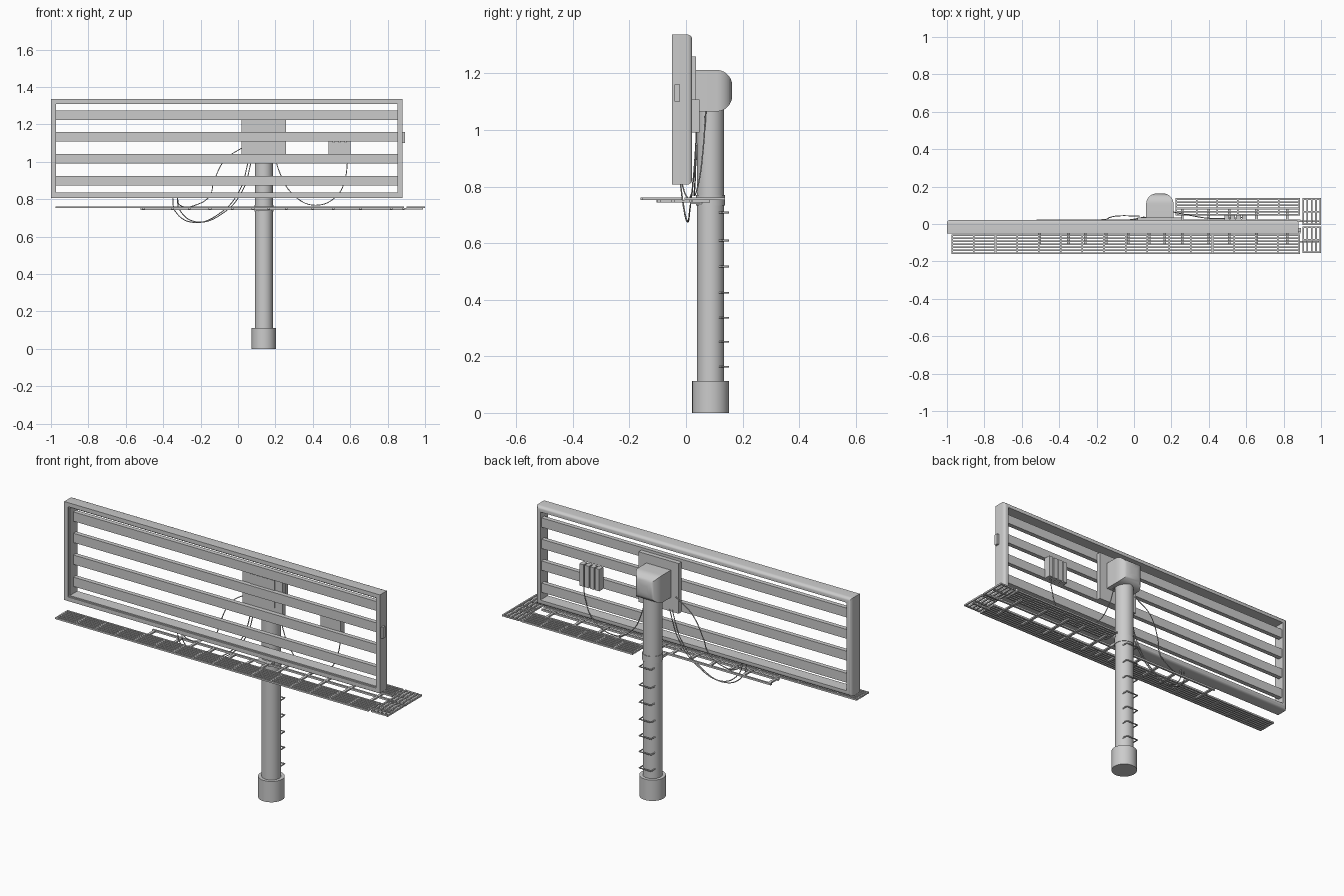
import bpy, bmesh, math

if "Cube" in bpy.data.objects:
    bpy.data.objects.remove(bpy.data.objects["Cube"])

PX, PY = 0.138, 0.087          # post axis


def finish(name, bm, smooth=False):
    me = bpy.data.meshes.new(name)
    bmesh.ops.recalc_face_normals(bm, faces=bm.faces)
    bm.to_mesh(me)
    bm.free()
    ob = bpy.data.objects.new(name, me)
    bpy.context.collection.objects.link(ob)
    if smooth:
        bpy.ops.object.select_all(action='DESELECT')
        ob.select_set(True)
        bpy.context.view_layer.objects.active = ob
        bpy.ops.object.shade_smooth_by_angle(angle=math.radians(35))
    return ob


def add_box(bm, x0, x1, y0, y1, z0, z1):
    vs = bmesh.ops.create_cube(bm, size=1)['verts']
    for v in vs:
        v.co = ((x0 + x1) / 2 + v.co.x * (x1 - x0),
                (y0 + y1) / 2 + v.co.y * (y1 - y0),
                (z0 + z1) / 2 + v.co.z * (z1 - z0))


def boxes(name, items):
    bm = bmesh.new()
    for b in items:
        add_box(bm, *b)
    return finish(name, bm)


def cylinder(name, r, z0, z1):
    bm = bmesh.new()
    vs = bmesh.ops.create_cone(bm, cap_ends=True, segments=32, radius1=r, radius2=r,
                               depth=z1 - z0)['verts']
    bmesh.ops.translate(bm, verts=vs, vec=(PX, PY, (z0 + z1) / 2))
    return finish(name, bm, True)


def tube(name, pts, r, kind='BEZIER'):
    cu = bpy.data.curves.new(name, 'CURVE')
    cu.dimensions = '3D'
    cu.bevel_depth, cu.bevel_resolution = r, 1
    cu.resolution_u = 8
    cu.use_fill_caps = True
    sp = cu.splines.new(kind)
    if kind == 'BEZIER':
        sp.bezier_points.add(len(pts) - 1)
        for bp, p in zip(sp.bezier_points, pts):
            bp.co = p
            bp.handle_left_type = bp.handle_right_type = 'AUTO'
    else:
        sp.points.add(len(pts) - 1)
        for q, p in zip(sp.points, pts):
            q.co = (*p, 1)
    ob = bpy.data.objects.new(name, cu)
    bpy.context.collection.objects.link(ob)
    return ob


def grating(name, x0, x1, y0, y1, bars, straps, along_x=True, z=0.757):
    """Evenly spaced thin bars held by cross straps."""
    w, h = 0.0085, 0.0045
    items = []
    a0, a1, b0, b1 = (x0, x1, y0, y1) if along_x else (y0, y1, x0, x1)
    for i in range(bars):
        b = b0 + (b1 - b0 - w) * i / (bars - 1)
        items.append((a0, a1, b, b + w, z - h, z + h))
    for i in range(straps):
        a = a0 + (a1 - a0 - w) * i / (straps - 1)
        items.append((a, a + w, b0, b1, z - h + 0.001, z + h - 0.001))
    if not along_x:
        items = [(c, d, a, b, e, f) for a, b, c, d, e, f in items]
    return boxes(name, items)


# Display frame: rectangular loops following a rounded profile (inset, y)
X0, X1, Z0, Z1 = -1.0, 0.88, 0.807, 1.337
R = 0.018
profile = [(0.0, -0.05)]
profile += [(R - R * math.cos(t), 0.022 - R + R * math.sin(t))
            for t in [math.pi / 2 * i / 5 for i in range(6)]]
profile += [(0.028, 0.022), (0.028, -0.042), (0.022, -0.042), (0.022, -0.05)]
bm = bmesh.new()
loops = [[bm.verts.new(c) for c in ((X0 + i, y, Z0 + i), (X1 - i, y, Z0 + i),
                                    (X1 - i, y, Z1 - i), (X0 + i, y, Z1 - i))]
         for i, y in profile]
for k, a in enumerate(loops):
    b = loops[(k + 1) % len(loops)]
    for j in range(4):
        n = (j + 1) % 4
        bm.faces.new((a[j], a[n], b[n], b[j]))
finish('display_frame', bm, True)

# Horizontal slats across the frame
boxes('frame_slats', [(-0.975, 0.855, -0.012, 0.012, zc - 0.025, zc + 0.025)
                      for zc in (1.249, 1.134, 1.017, 0.898)])
# Small switch box on the right edge
boxes('side_switch', [(0.875, 0.892, -0.04, -0.021, 1.10, 1.16)])

# Mounting plate and rounded head
boxes('mounting_plate', [(0.018, 0.257, 0.012, 0.036, 0.99, 1.26)])
bm = bmesh.new()
add_box(bm, 0.065, 0.211, 0.008, 0.163, 1.065, 1.212)
back = [e for e in bm.edges if all(v.co.y > 0.1 for v in e.verts)]
bmesh.ops.bevel(bm, geom=back, offset=0.055, segments=7, profile=0.5, affect='EDGES')
finish('post_head', bm, True)

# Post, base and collar
cylinder('post', 0.048, 0.05, 1.15)
cylinder('post_base', 0.065, 0.0, 0.112)
cylinder('post_collar', 0.051, 0.733, 0.77)
boxes('collar_bracket', [(PX - 0.04, PX + 0.04, 0.015, 0.06, 0.738, 0.752)])

# Climbing rungs on the back of the post
for i, z in enumerate((0.163, 0.251, 0.336, 0.425, 0.517, 0.609, 0.708)):
    tube(f'climbing_rung_{i + 1}',
         [(PX - 0.035, 0.11, z), (PX - 0.035, 0.15, z),
          (PX + 0.035, 0.15, z), (PX + 0.035, 0.11, z)], 0.0035, 'POLY')

# Finned power unit behind the right half
boxes('power_unit', [(0.484 + 0.031 * i, 0.509 + 0.031 * i, 0.014, 0.047, 0.99, 1.108)
                     for i in range(4)]
      + [(0.484, 0.602, 0.010, 0.026, 0.995, 1.103)])

# Catwalk gratings: front, back and right end
grating('front_catwalk', -0.977, 0.888, -0.160, -0.056, 7, 17)
grating('back_catwalk', 0.222, 0.888, 0.045, 0.138, 6, 7)
grating('end_catwalk_front', 0.90, 1.0, -0.155, -0.014, 5, 3, False)
grating('end_catwalk_back', 0.90, 1.0, -0.006, 0.138, 5, 3, False)

# Supporting ladder under the catwalk
rails = [(-0.52, 0.89, y - 0.005, y + 0.005, 0.743, 0.753) for y in (0.018, -0.046)]
for x in (-0.505, -0.35, -0.26, -0.15, -0.03, 0.08, 0.165, 0.257, 0.40, 0.51, 0.655, 0.82):
    rails.append((x - 0.007, x + 0.007, -0.105, 0.085 if x > 0.2 else 0.02, 0.744, 0.752))
rails.append((0.88, 0.99, 0.01, 0.02, 0.744, 0.752))
rails.append((0.88, 0.99, -0.10, -0.09, 0.744, 0.752))
boxes('catwalk_supports', rails)

# Hanging cables
for i, d in enumerate((0.0, 0.016)):
    tube(f'left_loop_cable_{i + 1}',
         [(-0.35 + d * 1.5, -0.02, 0.812), (-0.335 + d * 1.5, -0.01, 0.735 + d * 0.4),
          (-0.24 + d, 0.004, 0.676 + d * 0.2), (-0.09 + d, 0.015, 0.73),
          (0.01 + d, 0.028, 0.85), (0.055 + d, 0.038, 1.0)], 0.0025)
tube('left_upper_cable',
     [(0.03, 0.042, 1.08), (-0.07, 0.044, 1.01), (-0.13, 0.035, 0.89),
      (-0.15, 0.025, 0.82), (-0.21, 0.02, 0.775), (-0.31, 0.0, 0.768),
      (-0.325, -0.015, 0.812)], 0.0025)
tube('right_cable',
     [(0.19, 0.07, 1.07), (0.22, 0.062, 0.95), (0.29, 0.048, 0.83),
      (0.41, 0.03, 0.768), (0.53, 0.032, 0.82), (0.575, 0.035, 0.92),
      (0.585, 0.036, 1.0)], 0.0025)
